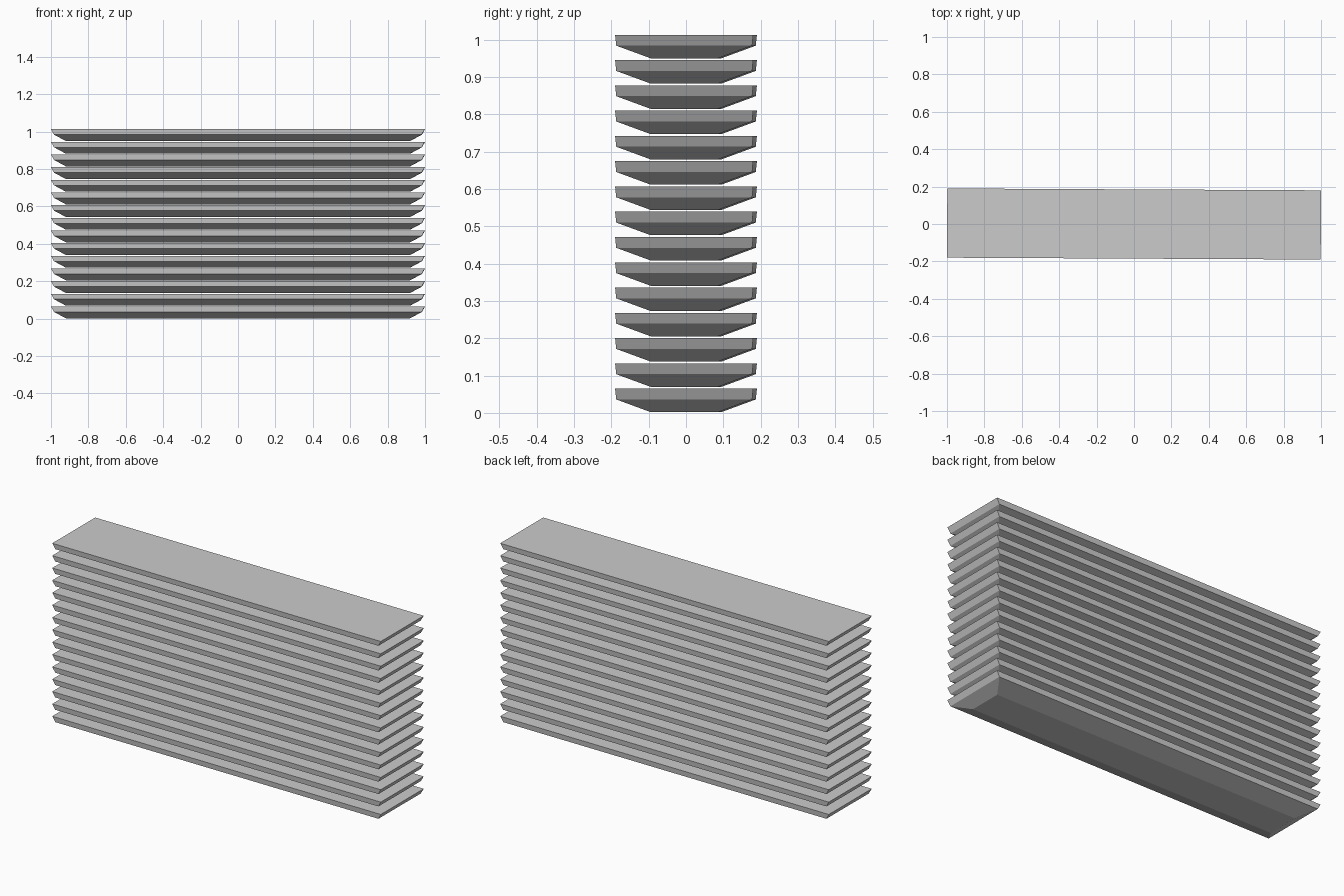
import bpy, bmesh

if "Cube" in bpy.data.objects:
    bpy.data.objects.remove(bpy.data.objects["Cube"])

COUNT, PITCH, YAW = 15, 0.0677, -0.005

# Slat cross-levels: half length, half width, height
LEVELS = [(0.92, 0.09, 0.002), (0.983, 0.182, 0.036), (0.999, 0.185, 0.065)]


def make_slat(name):
    bm = bmesh.new()
    rings = [[bm.verts.new((sx * hx, sy * hy, z))
              for sx, sy in ((-1, -1), (1, -1), (1, 1), (-1, 1))]
             for hx, hy, z in LEVELS]
    for low, high in zip(rings, rings[1:]):
        for i in range(4):
            j = (i + 1) % 4
            bm.faces.new((low[i], low[j], high[j], high[i]))
    bm.faces.new(rings[0][::-1])
    bm.faces.new(rings[-1])
    mesh = bpy.data.meshes.new(name)
    bm.to_mesh(mesh)
    bm.free()
    return mesh


# Stack of identical slats with chamfered undersides, turned very slightly
slat_mesh = make_slat("slat")
for n in range(COUNT):
    slat = bpy.data.objects.new(f"slat_{n + 1:02d}", slat_mesh)
    slat.location.z = n * PITCH
    slat.rotation_euler.z = YAW
    bpy.context.collection.objects.link(slat)
